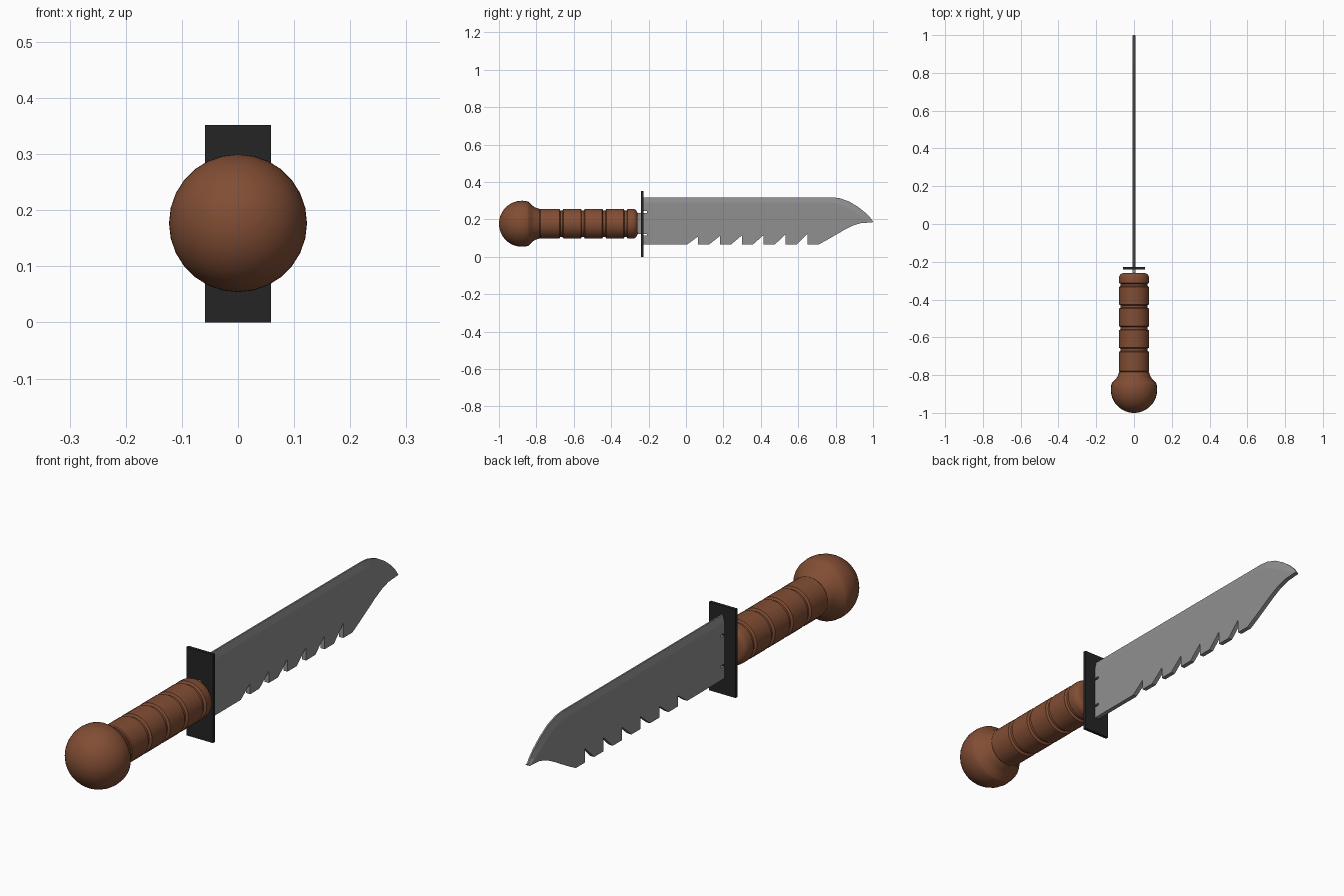
import bpy, bmesh, math

if "Cube" in bpy.data.objects:
    bpy.data.objects.remove(bpy.data.objects["Cube"])


def material(name, rgb):
    m = bpy.data.materials.new(name)
    m.diffuse_color = (*rgb, 1)
    m.use_nodes = True
    m.node_tree.nodes["Principled BSDF"].inputs["Base Color"].default_value = m.diffuse_color
    return m


BROWN = material("brown wood", (0.22, 0.075, 0.034))
STEEL = material("grey steel", (0.28, 0.28, 0.28))
BLACK = material("black metal", (0.018, 0.018, 0.018))
ZC = 0.177  # height of the handle axis


def finish(bm, name, mat, smooth=None):
    bmesh.ops.recalc_face_normals(bm, faces=bm.faces)
    me = bpy.data.meshes.new(name)
    bm.to_mesh(me)
    bm.free()
    ob = bpy.data.objects.new(name, me)
    bpy.context.collection.objects.link(ob)
    me.materials.append(mat)
    if smooth:
        bpy.ops.object.select_all(action='DESELECT')
        bpy.context.view_layer.objects.active = ob
        ob.select_set(True)
        bpy.ops.object.shade_smooth_by_angle(angle=math.radians(smooth))
    return ob


def lathe(profile, sides):
    """Turn (y, radius) points around the handle axis."""
    bm = bmesh.new()
    rings = []
    for y, r in profile:
        if r < 1e-5:
            rings.append([bm.verts.new((0, y, ZC))] * sides)
        else:
            rings.append([bm.verts.new((r * math.sin(2 * math.pi * i / sides), y,
                                        ZC + r * math.cos(2 * math.pi * i / sides)))
                          for i in range(sides)])
    for a, b in zip(rings, rings[1:]):
        for i in range(sides):
            j = (i + 1) % sides
            bm.faces.new(list(dict.fromkeys((a[i], a[j], b[j], b[i]))))
    return bm


# Handle: ball pommel, flared neck, grooved grip, rounded front end
R = 0.123
prof = [(-1 + R - R * math.cos(math.radians(a)), R * math.sin(math.radians(a)))
        for a in range(0, 106, 7)]
prof += [(-0.842, 0.117), (-0.825, 0.1), (-0.808, 0.087), (-0.787, 0.08)]
for k in range(4):
    g = -0.677 + 0.1145 * k
    if k == 0:
        prof += [(-0.783, 0.077), (-0.779, 0.08)]
    prof += [(g, 0.08), (g + 0.005, 0.071), (g + 0.017, 0.071), (g + 0.022, 0.08)]
prof += [(-0.285, 0.08), (-0.274, 0.077), (-0.265, 0.07), (-0.26, 0.06), (-0.26, 0)]
finish(lathe(prof, 28), "handle", BROWN, 30)

# Guard plate
bm = bmesh.new()
bmesh.ops.create_cube(bm, size=1)
for v in bm.verts:
    v.co = (v.co.x * 0.117, v.co.y * 0.013 - 0.235, v.co.z * 0.352 + 0.176)
finish(bm, "guard", BLACK)

# Blade: serrated lower outline with tang, flat sides, bevelled spine
outer = [(-0.23, 0.318), (0.78, 0.318), (0.82, 0.314), (0.87, 0.297),
         (0.92, 0.267), (0.96, 0.235), (0.985, 0.21), (1.0, 0.188)]
inner = [(-0.23, 0.29), (0.775, 0.29), (0.81, 0.285), (0.85, 0.27),
         (0.89, 0.247), (0.93, 0.222), (0.965, 0.2), (0.997, 0.184)]
lower = [(0.98, 0.183), (0.935, 0.18), (0.895, 0.168), (0.85, 0.146),
         (0.8, 0.117), (0.75, 0.088), (0.707, 0.065)]
for k in reversed(range(6)):
    y = 0.005 + 0.1172 * k
    lower += [(y + 0.059, 0.065), (y + 0.059, 0.108 + 0.003 * k), (y, 0.065)]
tang = [(-0.23, 0.065), (-0.23, 0.113), (-0.208, 0.113), (-0.208, 0.123),
        (-0.28, 0.123), (-0.28, 0.235), (-0.208, 0.235), (-0.208, 0.245),
        (-0.23, 0.245)]
outline = inner + lower + tang
bm = bmesh.new()
T, E = 0.009, 0.003  # half thickness of the body and of the spine
sides = []
for s in (1, -1):
    body = [bm.verts.new((s * T, y, z)) for y, z in outline]
    spine = [bm.verts.new((s * E, y, z)) for y, z in outer]
    bm.faces.new(body)
    for i in range(len(outer) - 1):
        bm.faces.new((body[i], body[i + 1], spine[i + 1], spine[i]))
    # rim: spine followed by the lower outline
    sides.append((spine, body))
rims = [sp + [bd[i] for i in range(len(inner) - 1, len(outline))] + [bd[0]]
        for sp, bd in sides]
n = len(rims[0])
for i in range(n):
    j = (i + 1) % n
    bm.faces.new((rims[0][i], rims[0][j], rims[1][j], rims[1][i]))
finish(bm, "blade", STEEL)
